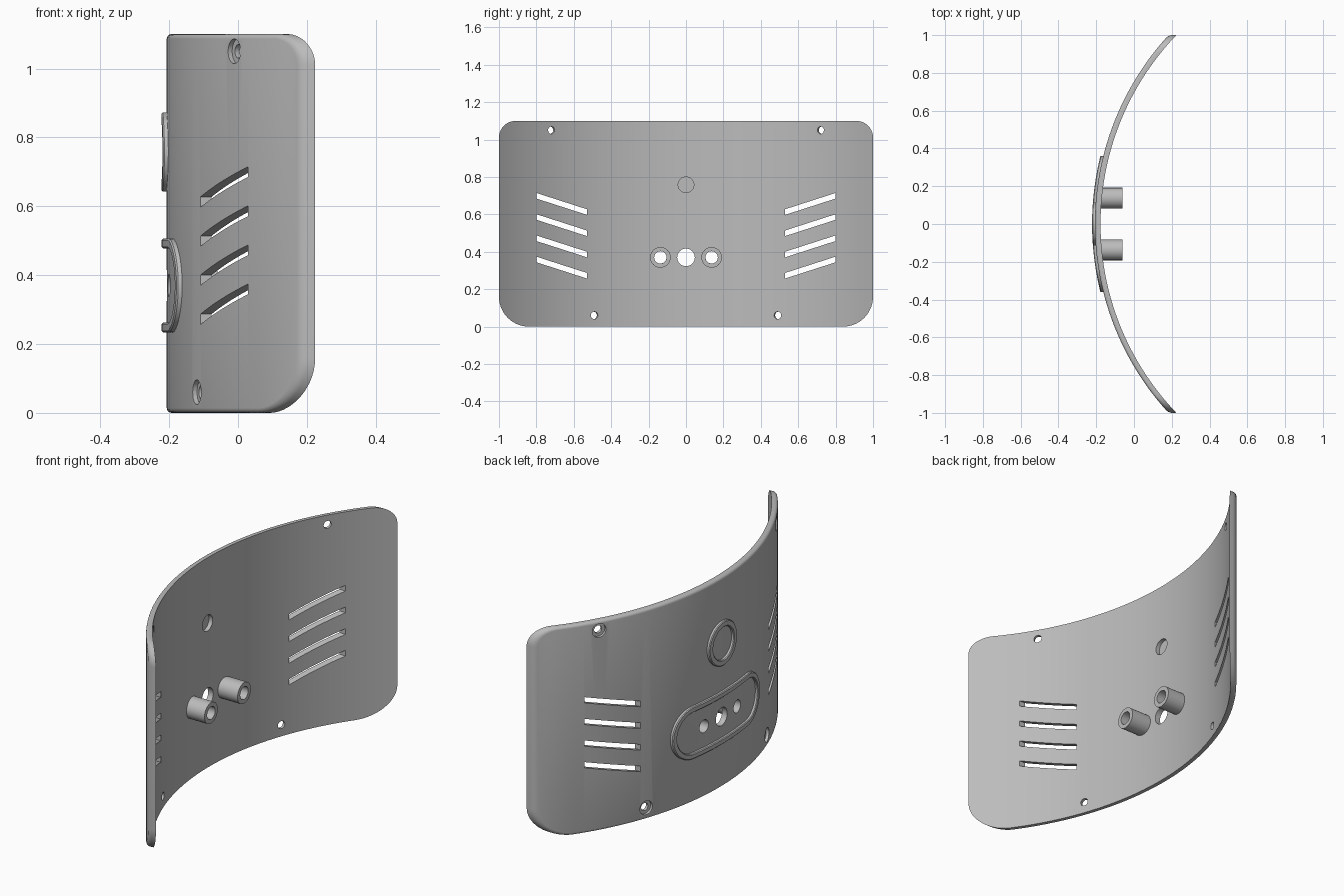
import bpy, bmesh
from math import sin, cos, pi, sqrt, asin, radians
from mathutils import Matrix, Vector

if "Cube" in bpy.data.objects:
    bpy.data.objects.remove(bpy.data.objects["Cube"], do_unlink=True)

CX, R_IN, R_OUT, R_RIM = 1.27, 1.447, 1.477, 1.492   # arc centre and radii
HEIGHT, R_TOP, R_BOT = 1.1, 0.09, 0.16

grey = bpy.data.materials.new("plain grey")
grey.use_nodes = True
grey.diffuse_color = (0.5, 0.5, 0.5, 1)
grey.node_tree.nodes["Principled BSDF"].inputs["Base Color"].default_value = (0.5, 0.5, 0.5, 1)


def on_arc(radius, y, z):
    return Vector((CX - sqrt(radius * radius - y * y), y, z))


def make(name, bm):
    bmesh.ops.recalc_face_normals(bm, faces=bm.faces)
    mesh = bpy.data.meshes.new(name)
    bm.to_mesh(mesh)
    bm.free()
    obj = bpy.data.objects.new(name, mesh)
    bpy.context.collection.objects.link(obj)
    mesh.materials.append(grey)
    return obj


def smooth(obj):
    bpy.ops.object.select_all(action='DESELECT')
    obj.select_set(True)
    bpy.context.view_layer.objects.active = obj
    bpy.ops.object.shade_smooth_by_angle(angle=radians(30))


def bridge(bm, a, b):
    n = len(a)
    for i in range(n):
        bm.faces.new((a[i], a[(i + 1) % n], b[(i + 1) % n], b[i]))


# Curved panel: rounded outline wrapped on the arc, with a softened outer edge
def corner_drop(y, inset, r):
    over = max(0, abs(y) - (1 - r))
    rr = r - inset
    return rr - sqrt(max(0, rr * rr - over * over))


half = [0.84 * i / 34 for i in range(1, 35)]
half += [0.84 + 0.16 * sin(pi / 2 * i / 14) for i in range(1, 15)]
steps = [-s for s in reversed(half)] + [0] + half
soft = 0.014
layers = [(0, R_IN)]
for i in range(5):
    a = pi / 2 * i / 4
    layers.append((soft * (1 - cos(a)), R_OUT - soft + soft * sin(a)))

bm = bmesh.new()
loops = []
for inset, radius in layers:
    ys = [s * (1 - inset) for s in steps]
    low = [bm.verts.new(on_arc(radius, y, inset + corner_drop(y, inset, R_BOT))) for y in ys]
    high = [bm.verts.new(on_arc(radius, y, HEIGHT - inset - corner_drop(y, inset, R_TOP))) for y in ys]
    loops.append((low, high))
for (l0, h0), (l1, h1) in zip(loops, loops[1:]):
    bridge(bm, l0 + h0[::-1], l1 + h1[::-1])
for low, high in (loops[0], loops[-1]):
    for i in range(len(low) - 1):
        bm.faces.new((low[i], low[i + 1], high[i + 1], high[i]))
panel = make("curved_panel", bm)


# Cutting helpers
def cut(cutter):
    mod = panel.modifiers.new("cut", 'BOOLEAN')
    mod.operation, mod.solver, mod.object = 'DIFFERENCE', 'EXACT', cutter
    cutter.hide_render = True
    bpy.context.view_layer.objects.active = panel
    bpy.ops.object.modifier_apply(modifier=mod.name)
    bpy.data.objects.remove(cutter, do_unlink=True)


def cut_round(r, start, end, z, y=0, angle=0):
    """Round hole along x between start and end, turned about the arc centre."""
    bm = bmesh.new()
    turn = (Matrix.Translation((CX, 0, 0)) @ Matrix.Rotation(angle, 4, 'Z')
            @ Matrix.Translation(((start + end) / 2 - CX, y, z)) @ Matrix.Rotation(pi / 2, 4, 'Y'))
    bmesh.ops.create_cone(bm, cap_ends=True, segments=32, radius1=r, radius2=r,
                          depth=end - start, matrix=turn)
    cut(make("hole_cutter", bm))


# Slanted vent slots, four on each side
for side in (-1, 1):
    for row in range(4):
        z = 0.257 + 0.1135 * row
        bm = bmesh.new()
        ends = [[bm.verts.new((x, side * y, z + dz)) for y, dz in
                 ((0.53, 0), (0.8, 0.087), (0.8, 0.117), (0.53, 0.03))] for x in (-0.4, 0.4)]
        bridge(bm, *ends)
        bm.faces.new(ends[0])
        bm.faces.new(ends[1])
        cut(make("slot_cutter", bm))

# Counterbored screw holes in the corners
for y, z in ((0.72, 1.05), (0.49, 0.06)):
    for side in (-1, 1):
        turn = -side * asin(y / R_IN)
        cut_round(0.02, -0.3, -0.1, z, angle=turn)
        cut_round(0.036, -0.3, CX - R_OUT + 0.014, z, angle=turn)

# Centre hole, boss holes and blind pocket
BOSS_Y, BOSS_Z = 0.137, 0.37
cut_round(0.047, -0.3, 0, BOSS_Z)
for side in (-1, 1):
    cut_round(0.033, -0.3, 0, BOSS_Z, side * BOSS_Y)
cut_round(0.042, -0.198, 0, 0.758)
smooth(panel)


# Raised rims on the outer face
def rim(name, z, straight, r, wall):
    def outline(rad):
        pts = [(straight * (1 - i / 8), rad) for i in range(16)] if straight else []
        left = [(-straight - rad * sin(pi * i / 32), rad * cos(pi * i / 32)) for i in range(32)]
        if straight:
            pts = [(straight * (1 - i / 8), rad) for i in range(16)]
        top = pts + left
        return top + [(-y, -h) for y, h in top]
    e = 0.004
    profile = [(0, R_OUT - 0.01), (0, R_RIM - e), (e, R_RIM),
               (wall - e, R_RIM), (wall, R_RIM - e), (wall, R_OUT - 0.01)]
    bm = bmesh.new()
    rings = [[bm.verts.new(on_arc(radius, y, z + h)) for y, h in outline(r - d)]
             for d, radius in profile]
    for i in range(len(rings)):
        bridge(bm, rings[i], rings[(i + 1) % len(rings)])
    smooth(make(name, bm))


rim("long_rim", BOSS_Z, 0.225, 0.136, 0.028)
rim("round_rim", 0.758, 0, 0.115, 0.03)

# Tubular bosses on the inner face
for side, name in ((-1, "right_boss"), (1, "left_boss")):
    bm = bmesh.new()
    rings = []
    for r, x in ((0.055, -0.182), (0.055, -0.06), (0.033, -0.06), (0.033, -0.182)):
        rings.append([bm.verts.new((x, side * BOSS_Y + r * cos(pi * i / 20), BOSS_Z + r * sin(pi * i / 20)))
                      for i in range(40)])
    for i in range(4):
        bridge(bm, rings[i], rings[(i + 1) % 4])
    smooth(make(name, bm))
